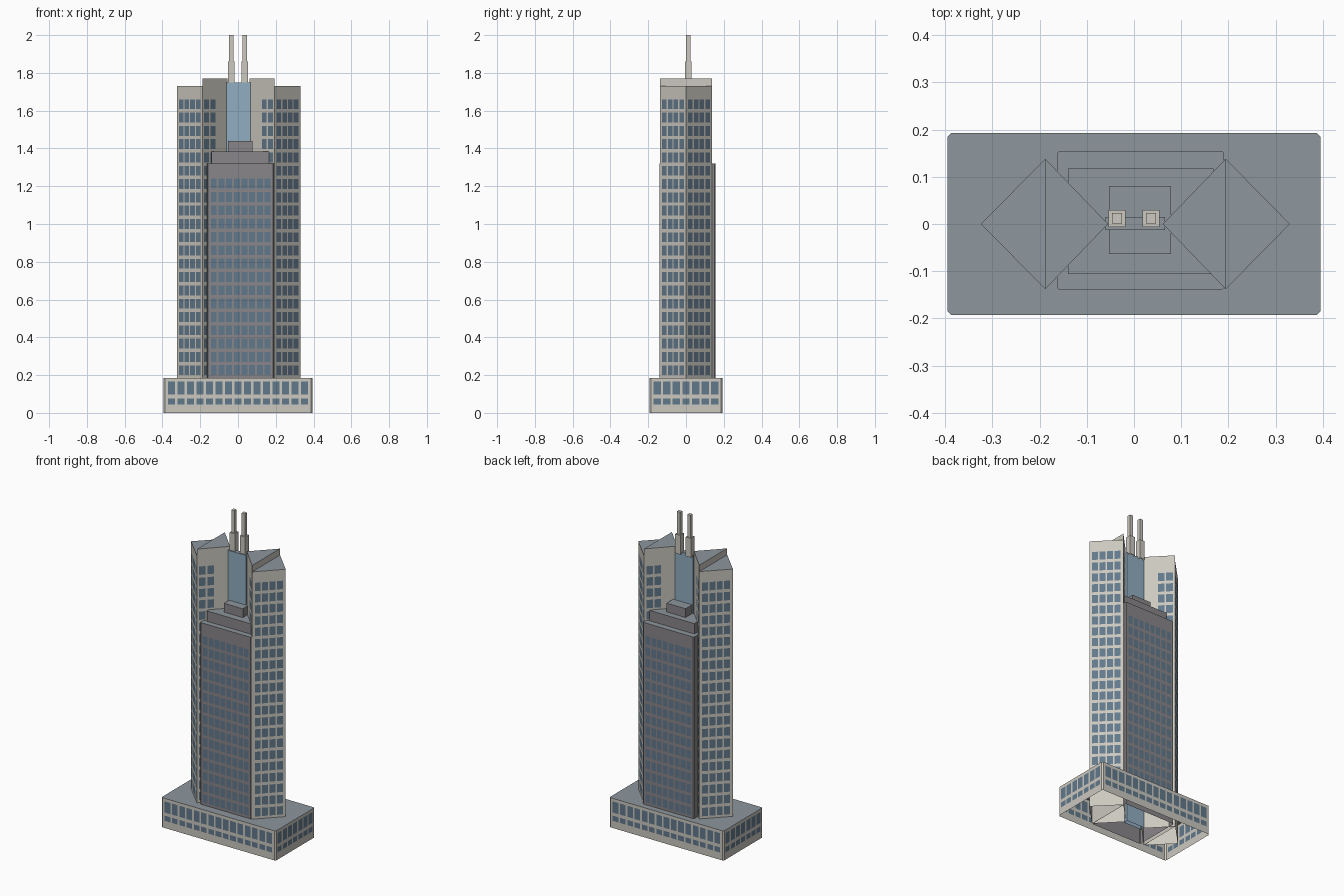
import bpy, bmesh
from mathutils import Vector

if "Cube" in bpy.data.objects:
    bpy.data.objects.remove(bpy.data.objects["Cube"])


def material(name, rgb):
    m = bpy.data.materials.new(name)
    m.diffuse_color = (*rgb, 1)
    m.use_nodes = True
    m.node_tree.nodes["Principled BSDF"].inputs["Base Color"].default_value = m.diffuse_color
    return m


STONE = material("pale_stone", (0.60, 0.58, 0.52))
DARK = material("dark_stone", (0.25, 0.24, 0.25))
GLASS = material("window_glass", (0.12, 0.19, 0.26))
ROOF = material("roof_grey", (0.27, 0.31, 0.34))
BLUE = material("core_glass", (0.28, 0.42, 0.53))


def bands(lo, hi, n, fill):
    """n evenly spaced windows between lo and hi, as (start, end) pairs."""
    gap = (1 - fill) / fill
    w = (hi - lo) / (n + (n - 1) * gap)
    return [(lo + i * w * (1 + gap), lo + i * w * (1 + gap) + w) for i in range(n)]


def breaks(lo, hi, pairs):
    return [lo] + [v for p in pairs for v in p] + [hi]


def prism(name, pts, z0, z1, wall, roof, windows=None, rows=(), skip=()):
    """Open-bottomed prism; pts run counter-clockwise, windows maps edge -> column bands."""
    windows = windows or {}
    bm = bmesh.new()
    n = len(pts)
    for e in range(n):
        if e in skip:
            continue
        a, b = Vector(pts[e]), Vector(pts[(e + 1) % n])
        us = breaks(0, 1, windows.get(e, []))
        zs = breaks(z0, z1, rows if e in windows else [])
        grid = [[bm.verts.new((*a.lerp(b, u), z)) for u in us] for z in zs]
        for j in range(len(zs) - 1):
            for i in range(len(us) - 1):
                f = bm.faces.new((grid[j][i], grid[j][i + 1],
                                  grid[j + 1][i + 1], grid[j + 1][i]))
                f.material_index = 1 if i % 2 and j % 2 else 0
    top = bm.faces.new([bm.verts.new((*p, z1)) for p in pts])
    top.material_index = 2
    bmesh.ops.remove_doubles(bm, verts=bm.verts, dist=0.0001)
    me = bpy.data.meshes.new(name)
    bm.to_mesh(me)
    bm.free()
    for m in (wall, GLASS, roof):
        me.materials.append(m)
    ob = bpy.data.objects.new(name, me)
    bpy.context.collection.objects.link(ob)
    return ob


def rect(x0, x1, y0, y1, c=0.0):
    """Rectangle outline, corners cut by c; edge 0 is always the front."""
    if not c:
        return [(x0, y0), (x1, y0), (x1, y1), (x0, y1)]
    return [(x0 + c, y0), (x1 - c, y0), (x1, y0 + c), (x1, y1 - c),
            (x1 - c, y1), (x0 + c, y1), (x0, y1 - c), (x0, y0 + c)]


# Podium with two rows of windows on all sides
long_cols = bands(0.02, 0.98, 15, 0.77)
short_cols = bands(0.035, 0.965, 7, 0.77)
prism("podium", rect(-0.395, 0.395, -0.193, 0.193, 0.008), 0, 0.185, STONE, ROOF,
      {0: long_cols, 4: long_cols, 2: short_cols, 6: short_cols},
      [(0.045, 0.077), (0.097, 0.166)])

# Twin diamond towers: lower outer half and taller inner half
tower_rows = bands(0.2, 1.66, 21, 0.74)
outer_cols = bands(0.08, 0.92, 4, 0.8)
for s, side in ((1, "right"), (-1, "left")):
    def place(pts):
        return [(s * x + 0.003, s * y) for x, y in pts]
    prism(side + "_tower_outer", place([(0.191, -0.138), (0.327, 0), (0.191, 0.138)]),
          0, 1.73, STONE, ROOF, {0: outer_cols, 1: outer_cols}, tower_rows, skip=(2,))
    prism(side + "_tower_inner", place([(0.191, 0.138), (0.058, 0), (0.191, -0.138)]),
          0, 1.77, STONE, ROOF,
          {0: bands(0.07, 0.51, 2, 0.8), 1: bands(0.49, 0.93, 2, 0.8)}, tower_rows)

# Dark central slab with stepped top
slab_cols = bands(0.04, 0.96, 8, 0.78)
prism("central_slab", rect(-0.163, 0.191, -0.14, 0.155, 0.005), 0, 1.32, DARK, ROOF,
      {0: slab_cols, 4: slab_cols}, bands(0.2, 1.24, 15, 0.74))
prism("slab_step_lower", rect(-0.14, 0.168, -0.106, 0.118), 1.32, 1.385, DARK, ROOF)
prism("slab_step_upper", rect(-0.053, 0.078, -0.064, 0.08), 1.385, 1.44, DARK, ROOF)

# Glass core between the towers
prism("glass_core", rect(-0.06, 0.066, -0.013, 0.015), 0, 1.75, BLUE, ROOF)

# Two masts, each a thick base and a thin upper part
for x, side in ((-0.036, "left"), (0.036, "right")):
    for part, r, z0, z1 in (("base", 0.018, 1.74, 1.86), ("top", 0.011, 1.86, 2.0)):
        prism(f"{side}_mast_{part}", rect(x - r, x + r, 0.012 - r, 0.012 + r),
              z0, z1, STONE, STONE)
